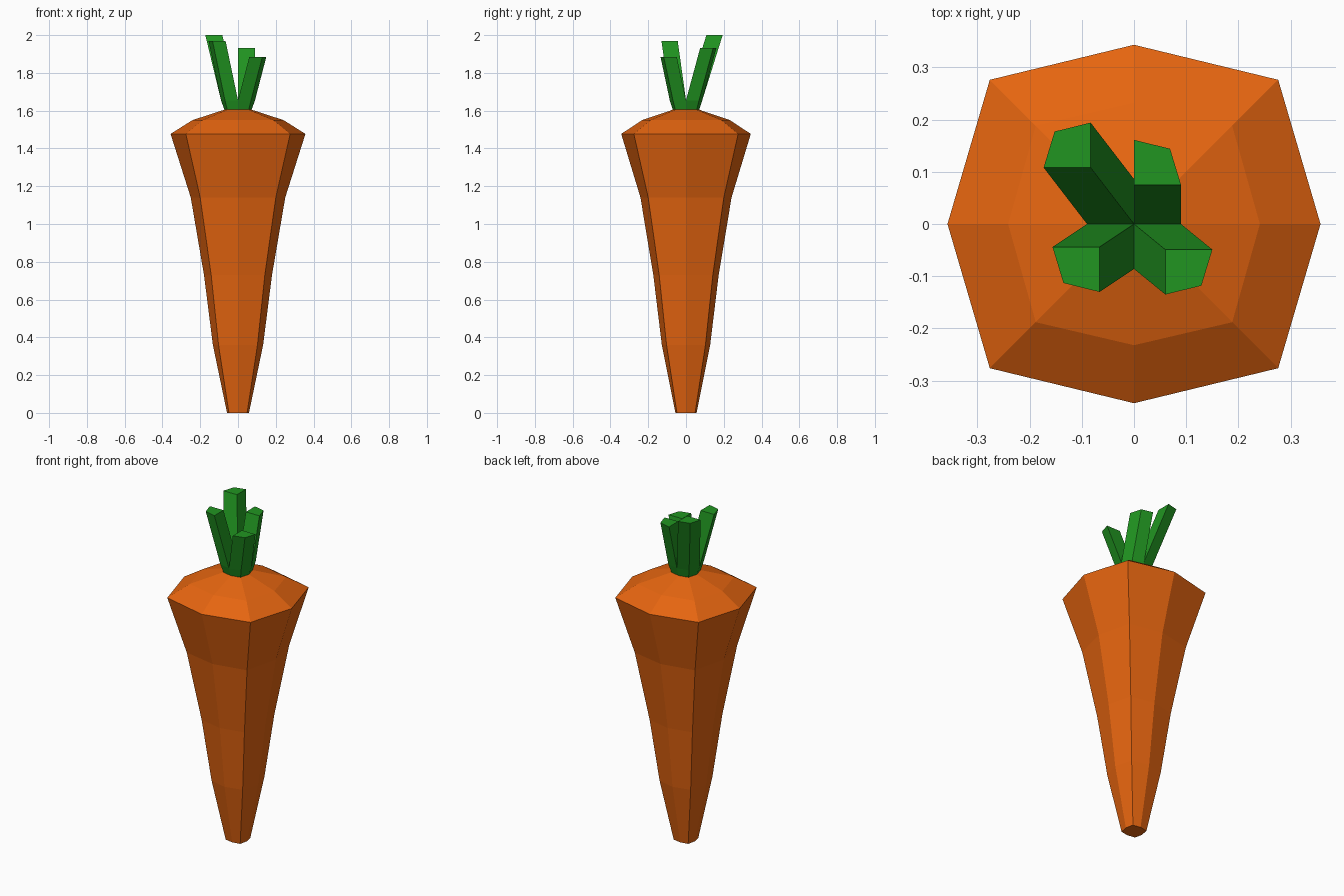
import bpy

if "Cube" in bpy.data.objects:
    bpy.data.objects.remove(bpy.data.objects["Cube"])


def make_material(name, color):
    mat = bpy.data.materials.new(name)
    mat.diffuse_color = (*color, 1)
    mat.use_nodes = True
    mat.node_tree.nodes["Principled BSDF"].inputs["Base Color"].default_value = mat.diffuse_color
    return mat


def octagon(ax, ay, d, z):
    return [(ax, 0, z), (d, d, z), (0, ay, z), (-d, d, z),
            (-ax, 0, z), (-d, -d, z), (0, -ay, z), (d, -d, z)]


def loft(name, rings, mat):
    """Skin equal-sized rings and cap both ends."""
    n = len(rings[0])
    verts = [v for ring in rings for v in ring]
    faces = [tuple(reversed(range(n))),
             tuple(range(len(verts) - n, len(verts)))]
    for k in range(len(rings) - 1):
        for i in range(n):
            j = (i + 1) % n
            faces.append((k * n + i, k * n + j, (k + 1) * n + j, (k + 1) * n + i))
    mesh = bpy.data.meshes.new(name)
    mesh.from_pydata(verts, [], faces)
    mesh.materials.append(mat)
    obj = bpy.data.objects.new(name, mesh)
    bpy.context.collection.objects.link(obj)
    return obj


orange = make_material("carrot_orange", (0.79, 0.13, 0.005))
green = make_material("stalk_green", (0.015, 0.30, 0.015))

# Tapered root: x radius, y radius, diagonal corner, height
root_profile = [
    (0.058, 0.056, 0.048, 0.0),
    (0.133, 0.128, 0.103, 0.36),
    (0.18, 0.173, 0.142, 0.73),
    (0.25, 0.241, 0.20, 1.14),
    (0.357, 0.343, 0.276, 1.477),
    (0.241, 0.232, 0.188, 1.55),
    (0.072, 0.07, 0.057, 1.605),
]
loft("root", [octagon(*p) for p in root_profile], orange)

# Collar where the stalks leave the root
collar_top = octagon(0.09, 0.086, 0.069, 1.655)
loft("stalk_collar", [octagon(0.072, 0.07, 0.057, 1.605), collar_top], green)

# Four leaning stalks, each one quarter of the collar: x lean, y lean, top height
stalks = {
    "stalk_back_right": (0.0, 0.075, 1.932),
    "stalk_back_left": (-0.083, 0.108, 2.0),
    "stalk_front_left": (-0.066, -0.044, 1.97),
    "stalk_front_right": (0.06, -0.049, 1.885),
}
for q, (name, (dx, dy, top)) in enumerate(stalks.items()):
    base = [(0, 0, 1.655)] + [collar_top[(2 * q + i) % 8] for i in range(3)]
    tip = [(x + dx, y + dy, top) for x, y, z in base]
    loft(name, [base, tip], green)
